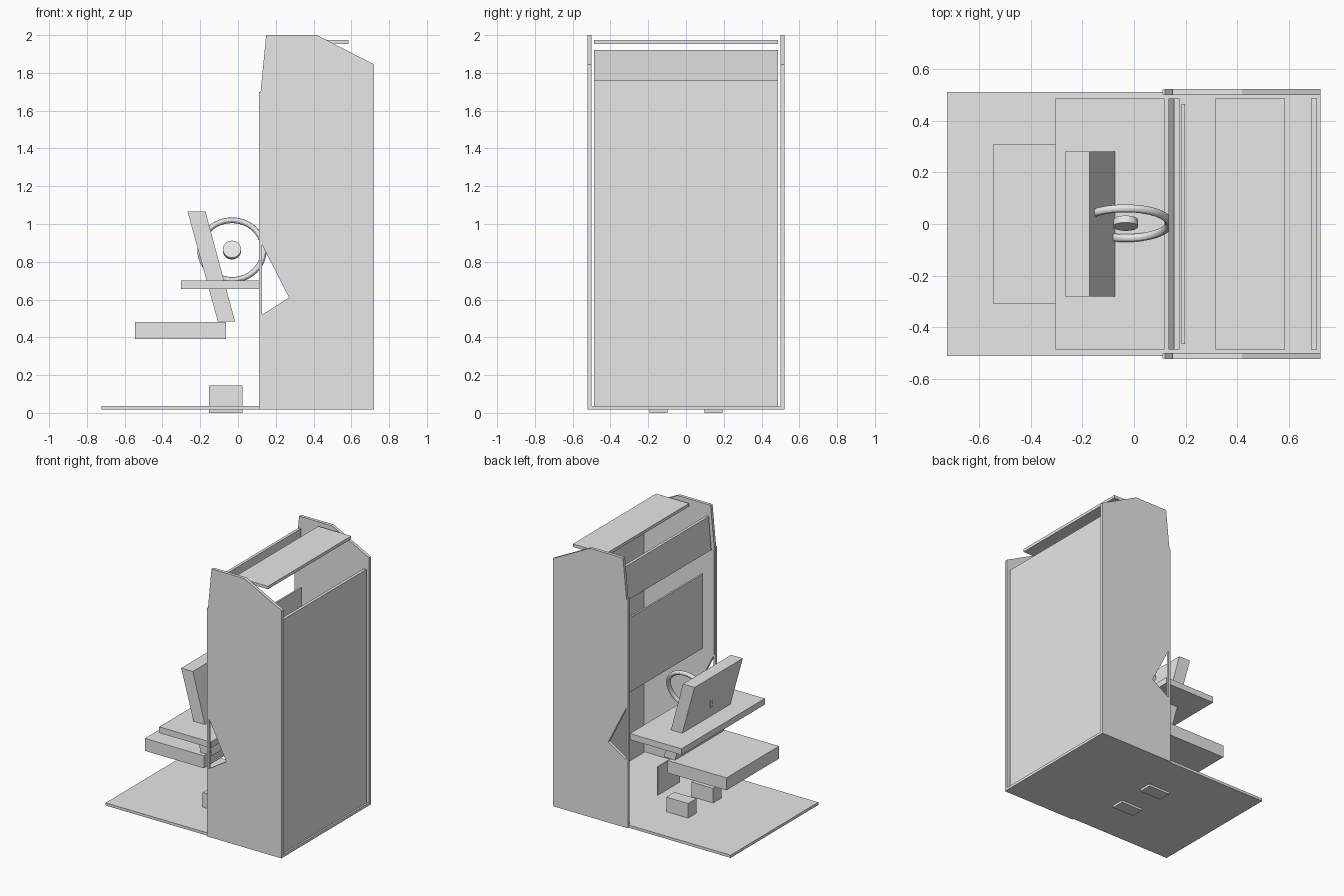
import bpy
import bmesh
import math
from mathutils import Vector

cube = bpy.data.objects.get("Cube")
if cube:
    bpy.data.objects.remove(cube, do_unlink=True)

grey = bpy.data.materials.new("light_grey")
grey.use_nodes = True
colour = (0.8, 0.8, 0.8, 1)
grey.diffuse_color = colour
grey.node_tree.nodes["Principled BSDF"].inputs["Base Color"].default_value = colour


def prism(name, profile, y0, y1):
    """Extrude an x-z outline from y0 to y1."""
    bm = bmesh.new()
    face = bm.faces.new([bm.verts.new((x, y0, z)) for x, z in profile])
    out = bmesh.ops.extrude_face_region(bm, geom=[face])
    moved = [v for v in out["geom"] if isinstance(v, bmesh.types.BMVert)]
    bmesh.ops.translate(bm, verts=moved, vec=Vector((0, y1 - y0, 0)))
    bmesh.ops.recalc_face_normals(bm, faces=bm.faces)
    mesh = bpy.data.meshes.new(name)
    bm.to_mesh(mesh)
    bm.free()
    mesh.materials.append(grey)
    obj = bpy.data.objects.new(name, mesh)
    bpy.context.collection.objects.link(obj)
    return obj


def box(name, x0, x1, z0, z1, y0, y1):
    return prism(name, [(x0, z0), (x1, z0), (x1, z1), (x0, z1)], y0, y1)


def board(name, x0, x1, z0, z1, half_width):
    return box(name, x0, x1, z0, z1, -half_width, half_width)


# Cabinet sides with a triangular notch closed off by a thin front trim
side_profile = [(0.12, 0.017), (0.12, 0.515), (0.27, 0.61), (0.12, 0.905),
                (0.12, 1.70), (0.149, 2.0), (0.418, 2.0), (0.72, 1.845), (0.72, 0.017)]
for label, s in (("left", 1), ("right", -1)):
    prism("side_panel_" + label, side_profile, s * 0.499, s * 0.522)
    box("front_trim_" + label, 0.11, 0.126, 0.017, 1.70, s * 0.501, s * 0.52)
    # Pedal blocks
    box("pedal_" + label, -0.153, 0.025, 0, 0.145, s * 0.098, s * 0.194)

# Cabinet boards
board("base", -0.722, 0.72, 0.017, 0.037, 0.511)
board("back_panel", 0.685, 0.707, 0.036, 1.76, 0.486)
board("top_panel", 0.315, 0.584, 1.952, 1.974, 0.486)
board("screen", 0.184, 0.197, 0.95, 1.50, 0.463)
board("pedal_plate", 0.14, 0.149, 0.10, 0.31, 0.128)
prism("sign_panel", [(0.133, 1.68), (0.154, 1.68), (0.176, 1.92), (0.155, 1.92)],
      -0.486, 0.486)
board("dashboard", -0.303, 0.118, 0.655, 0.70, 0.486)

# Seat and leaning backrest
board("seat", -0.545, -0.064, 0.39, 0.482, 0.307)
prism("backrest", [(-0.107, 0.485), (-0.016, 0.485), (-0.172, 1.065), (-0.267, 1.065)],
      -0.281, 0.281)

# Steering wheel rim and hub, tilted back
tilt = (math.radians(70), 0, 0)
centre = (-0.032, 0.003, 0.862)
bpy.ops.mesh.primitive_torus_add(location=centre, rotation=tilt, major_radius=0.168,
                                 minor_radius=0.0155, major_segments=48, minor_segments=12)
rim = bpy.context.object
rim.name = "steering_rim"
rim.data.materials.append(grey)
bpy.ops.object.shade_smooth_by_angle()
bpy.ops.mesh.primitive_cylinder_add(vertices=32, radius=0.048, depth=0.028,
                                    location=centre, rotation=tilt)
hub = bpy.context.object
hub.name = "steering_hub"
hub.data.materials.append(grey)
bpy.ops.object.shade_smooth_by_angle()
